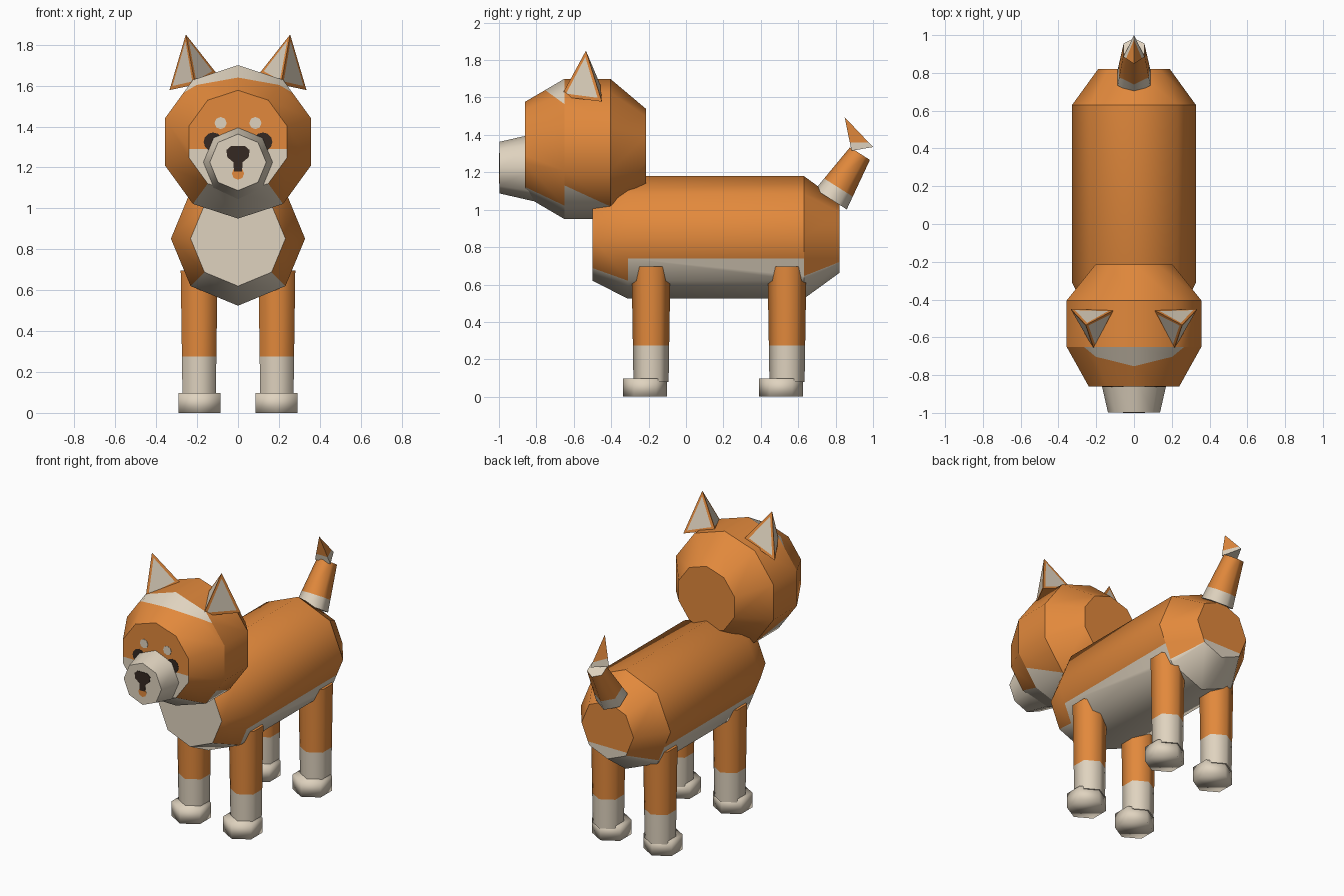
import bpy, bmesh, math
from mathutils import Vector

if "Cube" in bpy.data.objects:
    bpy.data.objects.remove(bpy.data.objects["Cube"])


def material(name, rgb):
    m = bpy.data.materials.new(name)
    m.diffuse_color = (*rgb, 1)
    m.use_nodes = True
    m.node_tree.nodes["Principled BSDF"].inputs["Base Color"].default_value = m.diffuse_color
    return m


MATS = [material("orange fur", (0.76, 0.25, 0.045)),
        material("cream fur", (0.74, 0.65, 0.52)),
        material("dark brown", (0.035, 0.022, 0.016))]
ORANGE, CREAM, DARK = 0, 1, 2


def finish(bm, name):
    """Turn a bmesh into a named object carrying the three fur colours."""
    bmesh.ops.recalc_face_normals(bm, faces=bm.faces[:])
    me = bpy.data.meshes.new(name)
    bm.to_mesh(me)
    bm.free()
    for m in MATS:
        me.materials.append(m)
    ob = bpy.data.objects.new(name, me)
    bpy.context.collection.objects.link(ob)
    return ob


def loft(rings, sides, v, sharp=(), mat=ORANGE):
    """Capped tube through (centre, radius) rings; v is the direction across x."""
    bm = bmesh.new()
    v, loops = Vector(v), []
    for c, r in rings:
        loop = []
        for i in range(sides):
            a = math.tau * i / sides - math.pi / 2
            loop.append(bm.verts.new(Vector(c) + Vector((1, 0, 0)) * r * math.cos(a) + v * r * math.sin(a)))
        loops.append(loop)
    for a, b in zip(loops, loops[1:]):
        for i in range(sides):
            j = (i + 1) % sides
            bm.faces.new((a[i], a[j], b[j], b[i]))
    bm.faces.new(loops[0])
    bm.faces.new(loops[-1])
    for f in bm.faces:
        f.smooth, f.material_index = True, mat
    for k in sharp:
        for i in range(sides):
            bm.edges.get((loops[k][i], loops[k][(i + 1) % sides])).smooth = False
    return bm


def paint(bm, co, no, ylo=-9, yhi=9, cut=True):
    """Make faces cream on the positive side of a plane, within a y range."""
    co, no = Vector(co), Vector(no).normalized()
    bm.normal_update()

    def inside(f):
        return ylo < f.calc_center_median().y < yhi

    if cut:
        fs = [f for f in bm.faces if inside(f)]
        geom = list({e for f in fs for e in f.edges} | {w for f in fs for w in f.verts}) + fs
        bmesh.ops.bisect_plane(bm, geom=geom, plane_co=co, plane_no=no, dist=1e-5)
    for f in bm.faces:
        if inside(f) and (f.calc_center_median() - co).dot(no) > 0:
            f.material_index = CREAM


def plate(name, pts, y, mat):
    """Flat painted marking facing the front."""
    bm = bmesh.new()
    f = bm.faces.new([bm.verts.new((x, y, z)) for x, z in pts])
    f.material_index = mat
    f.normal_update()
    if f.normal.y > 0:
        f.normal_flip()
    me_ob_faces = bmesh.ops.extrude_face_region(bm, geom=[f])
    for w in [g for g in me_ob_faces["geom"] if isinstance(g, bmesh.types.BMVert)]:
        w.co.y += 0.004
    finish(bm, name)


def disc(x, z, r, n=12):
    return [(x + r * math.cos(math.tau * i / n), z + r * math.sin(math.tau * i / n)) for i in range(n)]


Z, DOWN = (0, 0, 1), (0, 0, -1)

# Body: octagonal barrel with tapered ends, cream chest, belly and rump
body = loft([((0, -0.50, 0.852), 0.232), ((0, -0.31, 0.852), 0.328),
             ((0, 0.63, 0.852), 0.328), ((0, 0.82, 0.852), 0.19)], 8, Z, sharp=(0, 2, 3))
paint(body, (0, 0, 2), DOWN, -0.51, -0.49, cut=False)
paint(body, (0, 0, 0.68), DOWN, -0.48, -0.32, cut=False)
paint(body, (0, 0, 0.74), DOWN, -0.30, 0.62)
paint(body, (0, 0.63, 0.645), (0, 0.075, -0.19), 0.64, 0.81)
paint(body, (0, 0, 0.74), DOWN, 0.815, 0.83)
finish(body, "body")

# Head: ten-sided drum with cream cheeks, chin and forehead band
head = loft([((0, -0.86, 1.325), 0.252), ((0, -0.65, 1.325), 0.375),
             ((0, -0.405, 1.325), 0.375), ((0, -0.215, 1.325), 0.215)], 10, Z, sharp=(0, 1, 2, 3))
paint(head, (0, 0, 1.29), DOWN, -0.87, -0.855)
paint(head, (0, 0, 1.10), DOWN, -0.85, -0.66, cut=False)
paint(head, (0, -0.755, 1.641), (0, 0.076, 0.105), -0.85, -0.655)
paint(head, (0, -0.65, 1.13), (0, -0.11, -0.24), -0.645, -0.41)
finish(head, "head")

# Muzzle
finish(loft([((0, -0.997, 1.225), 0.138), ((0, -0.80, 1.225), 0.183)], 8, Z, sharp=(0, 1), mat=CREAM), "muzzle")

# Face markings
half = [(0.035, 1.304), (0.057, 1.285), (0.052, 1.25), (0.022, 1.225), (0.02, 1.18)]
plate("nose", half + [(-x, z) for x, z in reversed(half)], -0.9995, DARK)
plate("tongue", disc(0, 1.17, 0.03, 8), -0.9985, ORANGE)
for s, side in ((-1, "left"), (1, "right")):
    plate(side + "_eye", disc(s * 0.122, 1.325, 0.046), -0.862, DARK)
    plate(side + "_brow", disc(s * 0.085, 1.417, 0.03, 8), -0.862, CREAM)

# Ears: three-sided spikes with a cream panel inset in each face
for s, side in ((-1, "left"), (1, "right")):
    bm = bmesh.new()
    p = [bm.verts.new((s * x, y, z)) for x, y, z in
         ((0.335, -0.45, 1.578), (0.105, -0.455, 1.66), (0.21, -0.668, 1.605), (0.255, -0.535, 1.85))]
    faces = [bm.faces.new(t) for t in ((p[0], p[1], p[3]), (p[1], p[2], p[3]), (p[2], p[0], p[3]))]
    bm.faces.new(p[:3])
    bmesh.ops.recalc_face_normals(bm, faces=bm.faces[:])
    bmesh.ops.inset_individual(bm, faces=faces, thickness=0.034)
    for f in faces:
        f.material_index = CREAM
    finish(bm, side + "_ear")

# Legs with cream socks, and paws
for s, side in ((-1, "left"), (1, "right")):
    for y, end in ((-0.187, "front"), (0.54, "back")):
        leg = loft([((s * 0.19, y, 0.08), 0.094), ((s * 0.19, y, 0.695), 0.104)], 6, (0, 1, 0), sharp=(0, 1))
        paint(leg, (0, 0, 0.275), DOWN)
        finish(leg, f"{side}_{end}_leg")
        paw = loft([((s * 0.188, y - 0.032, 0), 0.118), ((s * 0.188, y - 0.032, 0.098), 0.118)],
                   6, (0, 1, 0), mat=CREAM)
        finish(paw, f"{side}_{end}_paw")

# Tail: tapered tube with a cream root and a pointed tip
axis = Vector((0, 0.155, 0.245)).normalized()
root = Vector((0, 0.775, 1.055))
tail = loft([(root, 0.1), ((0, 0.93, 1.3), 0.063)], 6, (0, axis.z, -axis.y), sharp=(0, 1))
paint(tail, root + axis * 0.075, -axis)
paint(tail, root + axis * 0.285, axis, cut=False)
finish(tail, "tail")

bm = bmesh.new()
a, b, c, d = [bm.verts.new(q) for q in
              ((0, 1.0, 1.335), (0.056, 0.885, 1.315), (-0.056, 0.885, 1.315), (0, 0.848, 1.495))]
for t in ((a, b, d), (b, c, d), (c, a, d), (a, b, c)):
    bm.faces.new(t)
paint(bm, (0, 0.9, 1.36), DOWN)
finish(bm, "tail_tip")
